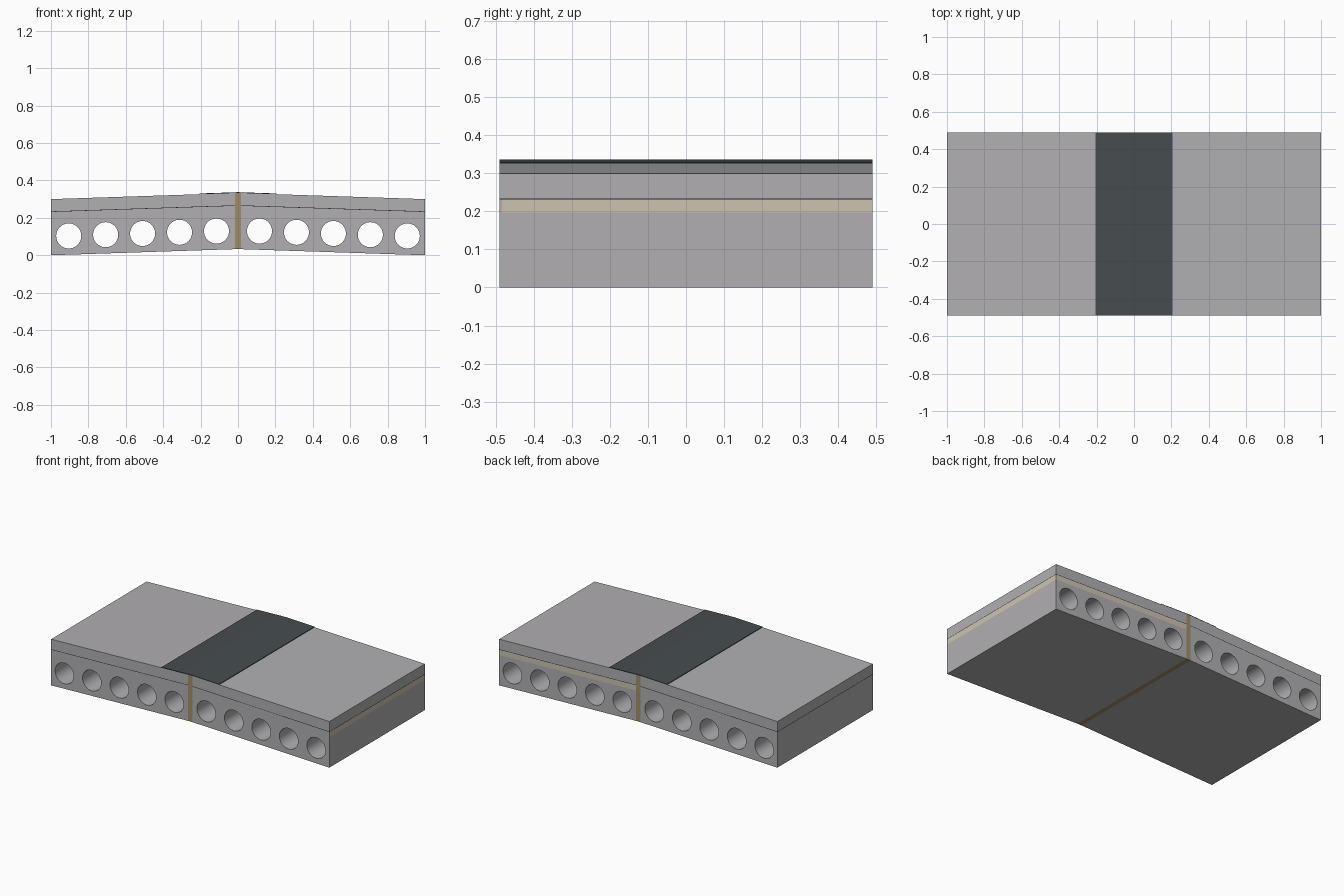
import bpy, bmesh, math

if "Cube" in bpy.data.objects:
    bpy.data.objects.remove(bpy.data.objects["Cube"])

HALF_Y = 0.49      # half depth of the slabs
RISE = 0.033       # height of the ridge above the eaves
JOINT = 0.015      # half width of the centre joint


def material(name, rgb):
    m = bpy.data.materials.new(name)
    m.diffuse_color = (*rgb, 1)
    m.use_nodes = True
    m.node_tree.nodes["Principled BSDF"].inputs["Base Color"].default_value = m.diffuse_color
    return m


CONCRETE = material("concrete grey", (0.44, 0.43, 0.445))
CREAM = material("insulation cream", (0.60, 0.55, 0.44))
DARK = material("membrane black", (0.015, 0.015, 0.018))
STRIP = material("ridge strip charcoal", (0.062, 0.073, 0.08))
TAN = material("joint filler tan", (0.36, 0.27, 0.13))


def slope(x):
    return RISE * (1 - abs(x))


def extrude(name, outline, mat, y0=-HALF_Y, y1=HALF_Y, holes=()):
    """Extrude an x-z outline, with optional round holes, from y0 to y1."""
    cu = bpy.data.curves.new(name, 'CURVE')
    cu.dimensions = '2D'
    cu.fill_mode = 'BOTH'
    cu.extrude = (y1 - y0) / 2
    loops = [outline]
    for cx, cz, r in holes:
        loops.append([(cx + r * math.cos(a * math.tau / 48),
                       cz + r * math.sin(a * math.tau / 48)) for a in range(48)])
    for pts in loops:
        sp = cu.splines.new('POLY')
        sp.points.add(len(pts) - 1)
        for p, (x, z) in zip(sp.points, pts):
            p.co = (x, z, 0, 1)
        sp.use_cyclic_u = True
    ob = bpy.data.objects.new(name, cu)
    bpy.context.collection.objects.link(ob)
    ob.rotation_euler.x = math.pi / 2
    ob.location.y = (y0 + y1) / 2
    bpy.ops.object.select_all(action='DESELECT')
    ob.select_set(True)
    bpy.context.view_layer.objects.active = ob
    bpy.ops.object.convert(target='MESH')
    ob = bpy.context.view_layer.objects.active
    bm = bmesh.new()
    bm.from_mesh(ob.data)
    bmesh.ops.remove_doubles(bm, verts=bm.verts, dist=1e-5)
    bmesh.ops.recalc_face_normals(bm, faces=bm.faces)
    bm.to_mesh(ob.data)
    bm.free()
    ob.data.materials.clear()
    ob.data.materials.append(mat)
    bpy.ops.object.shade_smooth_by_angle(angle=math.radians(30))
    return ob


def layer(name, side, z0, z1, mat, inner=JOINT, outer=1.0, **kw):
    """Sloping layer on one side of the ridge."""
    a, b = side * inner, side * outer
    pts = [(a, z0 + slope(a)), (b, z0 + slope(b)),
           (b, z1 + slope(b)), (a, z1 + slope(a))]
    return extrude(name, pts, mat, **kw)


for side, word in ((-1, "left"), (1, "right")):
    # hollow core slab with five round channels
    xs = [side * (0.115 + 0.1975 * i) for i in range(5)]
    layer(word + "_hollow_slab", side, 0, 0.197, CONCRETE,
          holes=[(x, slope(x) + 0.1, 0.067) for x in xs])
    # thin membrane and top screed
    layer(word + "_membrane", side, 0.2315, 0.2345, DARK)
    layer(word + "_screed", side, 0.2345, 0.30, CONCRETE)

# middle layer: grey on the left, cream behind a grey front edge on the right
layer("left_middle_layer", -1, 0.197, 0.2315, CONCRETE)
layer("right_insulation", 1, 0.197, 0.2315, CREAM, y0=-HALF_Y + 0.006)
layer("right_insulation_front_edge", 1, 0.197, 0.2315, CONCRETE, y1=-HALF_Y + 0.006)

# joint filler along the ridge
zj = slope(JOINT)
extrude("joint_filler", [(-JOINT, zj), (0, RISE), (JOINT, zj), (JOINT, zj + 0.3),
                         (0, RISE + 0.3), (-JOINT, zj + 0.3)], TAN)

# sealing strip over the ridge: dark underlay and charcoal cover
W = 0.207


def ridge_strip(name, z0, z1, mat):
    e = slope(W)
    extrude(name, [(-W, e + z0), (0, RISE + z0), (W, e + z0),
                   (W, e + z1), (0, RISE + z1), (-W, e + z1)], mat)


ridge_strip("ridge_underlay", 0.30, 0.302, DARK)
ridge_strip("ridge_cover", 0.302, 0.304, STRIP)
